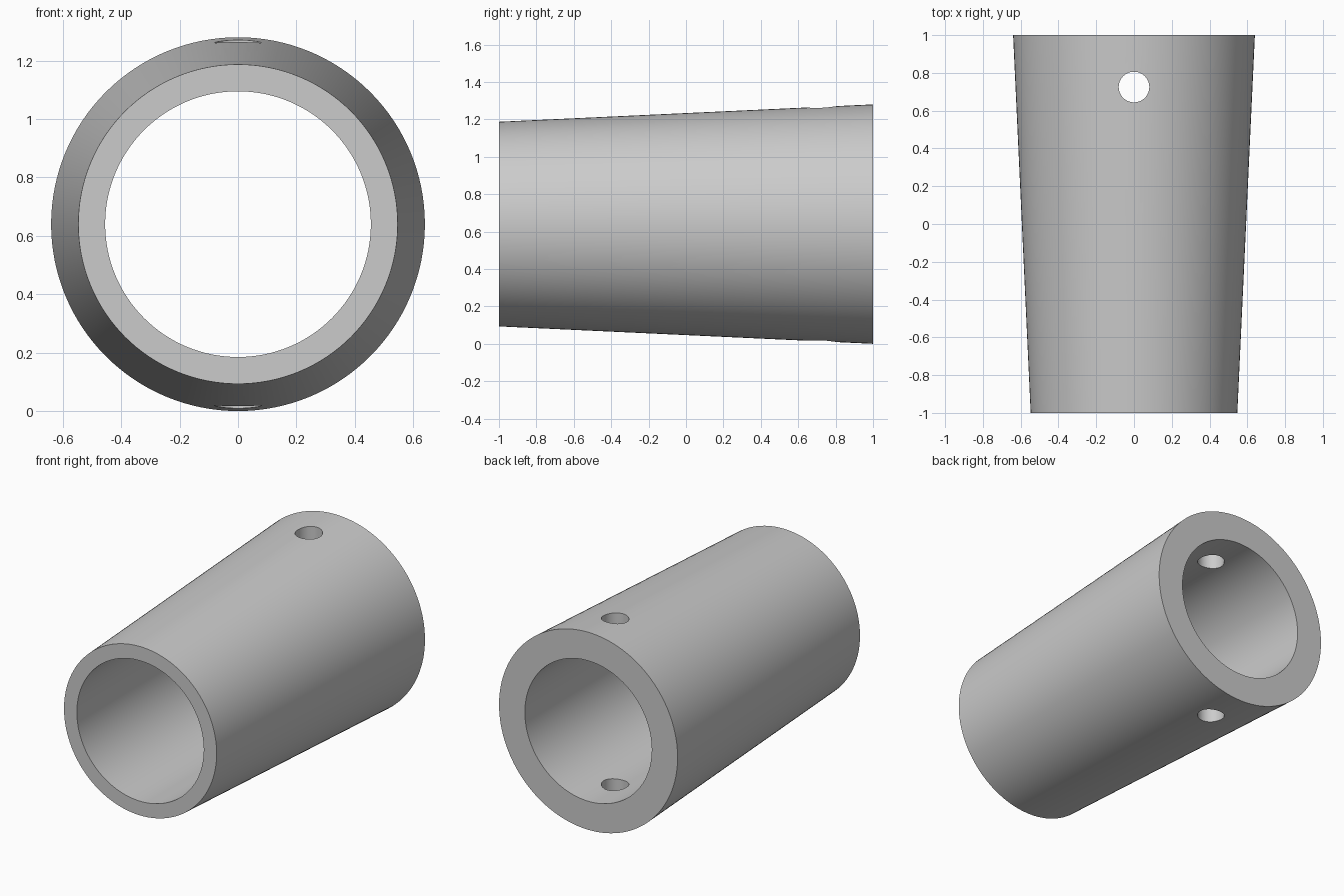
import bpy
import bmesh
from math import radians, cos, sin, tau
from mathutils import Matrix

old = bpy.data.objects.get("Cube")
if old:
    bpy.data.objects.remove(old, do_unlink=True)

SEGMENTS = 128
AXIS_Z = 0.64
BORE = 0.455
FRONT_RADIUS, BACK_RADIUS = 0.547, 0.64
HOLE_Y, HOLE_RADIUS = 0.725, 0.081

grey = bpy.data.materials.new("plain grey")
grey.use_nodes = True
colour = (0.6, 0.6, 0.6, 1)
grey.diffuse_color = colour
grey.node_tree.nodes["Principled BSDF"].inputs["Base Color"].default_value = colour


def make_object(name, bm):
    bmesh.ops.recalc_face_normals(bm, faces=bm.faces)
    mesh = bpy.data.meshes.new(name)
    bm.to_mesh(mesh)
    bm.free()
    mesh.materials.append(grey)
    obj = bpy.data.objects.new(name, mesh)
    bpy.context.collection.objects.link(obj)
    return obj


# Tapered sleeve: a wall section turned around the lengthwise axis
section = [(FRONT_RADIUS, -1), (BACK_RADIUS, 1), (BORE, 1), (BORE, -1)]
bm = bmesh.new()
rings = []
for radius, y in section:
    ring = []
    for i in range(SEGMENTS):
        a = tau * i / SEGMENTS
        ring.append(bm.verts.new((radius * cos(a), y, AXIS_Z + radius * sin(a))))
    rings.append(ring)
for k, ring in enumerate(rings):
    following = rings[(k + 1) % len(rings)]
    for i in range(SEGMENTS):
        j = (i + 1) % SEGMENTS
        bm.faces.new((ring[i], ring[j], following[j], following[i]))
sleeve = make_object("tapered_sleeve", bm)

# Cross pin hole drilled through both walls
bm = bmesh.new()
bmesh.ops.create_cone(bm, cap_ends=True, segments=64, radius1=HOLE_RADIUS,
                      radius2=HOLE_RADIUS, depth=2,
                      matrix=Matrix.Translation((0, HOLE_Y, AXIS_Z)))
drill = make_object("pin_hole_cutter", bm)
drill.hide_render = True

cut = sleeve.modifiers.new("pin hole", 'BOOLEAN')
cut.operation = 'DIFFERENCE'
cut.solver = 'EXACT'
cut.object = drill

bpy.ops.object.select_all(action='DESELECT')
sleeve.select_set(True)
bpy.context.view_layer.objects.active = sleeve
bpy.ops.object.modifier_apply(modifier=cut.name)
bpy.data.objects.remove(drill, do_unlink=True)

# Smooth curved walls, crisp rims
bpy.ops.object.shade_smooth_by_angle(angle=radians(30))
